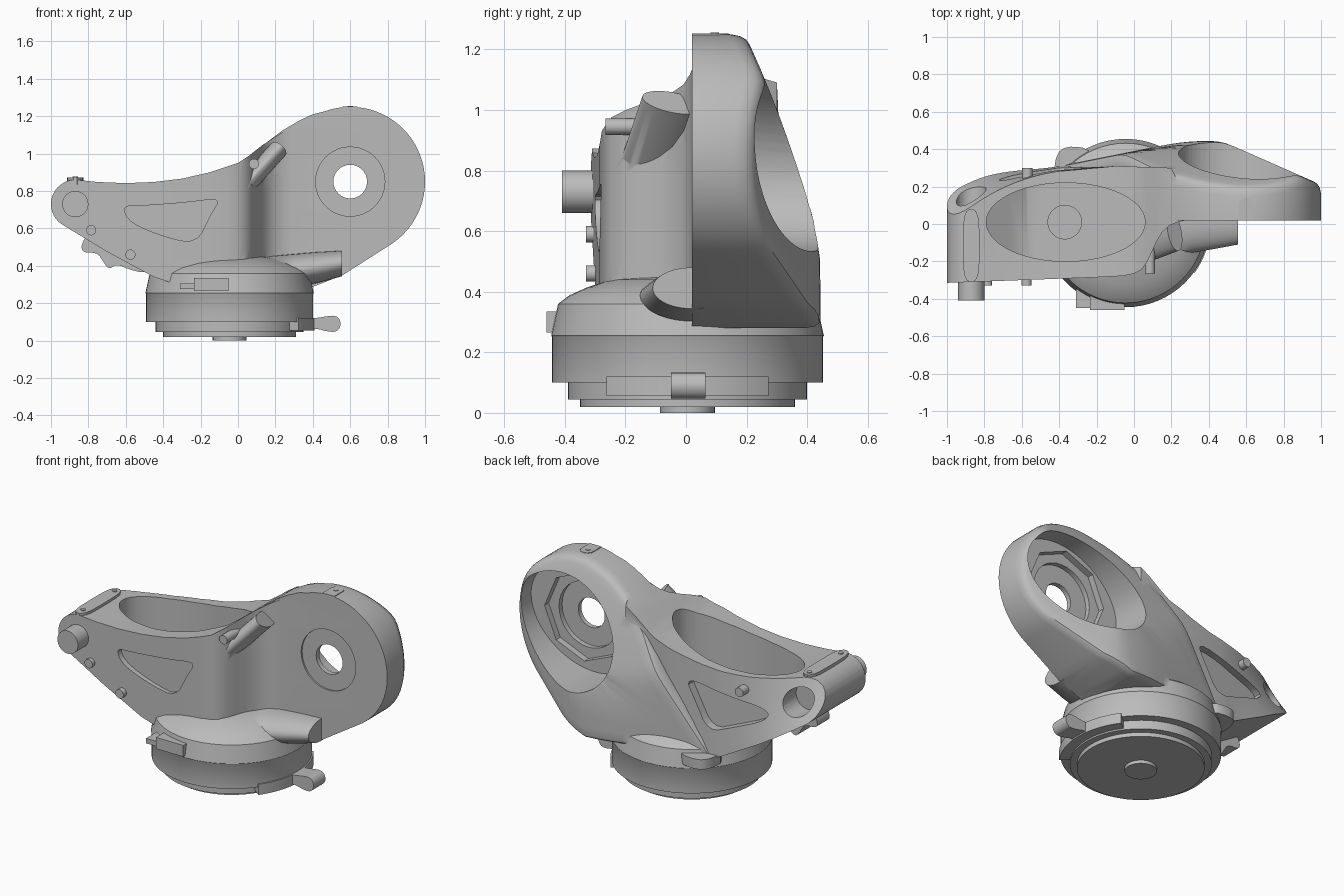
import bpy, bmesh, math
from mathutils import Vector, Matrix

if "Cube" in bpy.data.objects:
    bpy.data.objects.remove(bpy.data.objects["Cube"])

grey = bpy.data.materials.new("cast_grey")
grey.use_nodes = True
grey.diffuse_color = (0.5, 0.5, 0.5, 1)
grey.node_tree.nodes["Principled BSDF"].inputs["Base Color"].default_value = (0.5, 0.5, 0.5, 1)


def finish(name, bm):
    bmesh.ops.recalc_face_normals(bm, faces=bm.faces)
    mesh = bpy.data.meshes.new(name)
    bm.to_mesh(mesh)
    bm.free()
    mesh.materials.append(grey)
    ob = bpy.data.objects.new(name, mesh)
    bpy.context.collection.objects.link(ob)
    return ob


def loft(name, rings):
    """Skin a stack of equal-length closed rings and cap both ends."""
    bm = bmesh.new()
    rows = [[bm.verts.new(p) for p in ring] for ring in rings]
    n = len(rows[0])
    for a, b in zip(rows, rows[1:]):
        for i in range(n):
            j = (i + 1) % n
            bm.faces.new((a[i], a[j], b[j], b[i]))
    bm.faces.new(rows[0])
    bm.faces.new(rows[-1])
    return finish(name, bm)


def prism_y(name, pts, lo, hi):
    return loft(name, [[(x, y, z) for x, z in pts] for y in (lo, hi)])


def prism_z(name, pts, lo, hi):
    return loft(name, [[(x, y, z) for x, y in pts] for z in (lo, hi)])


def soft(pts, rounds=2):
    """Round the corners of a closed outline."""
    for _ in range(rounds):
        out = []
        for i, p in enumerate(pts):
            a, b = Vector(p), Vector(pts[(i + 1) % len(pts)])
            out += [tuple(a.lerp(b, 0.25)), tuple(a.lerp(b, 0.75))]
        pts = out
    return pts


def arc(cx, cy, r, start, end, step):
    angles = [math.radians(t) for t in range(start, end, step)]
    return [(cx + r * math.cos(t), cy + r * math.sin(t)) for t in angles]


def oval(cx, cy, rx, ry, n=48, tilt=0.0):
    c, s = math.cos(math.radians(tilt)), math.sin(math.radians(tilt))
    pts = [(rx * math.cos(math.tau * i / n), ry * math.sin(math.tau * i / n)) for i in range(n)]
    return [(cx + u * c - v * s, cy + u * s + v * c) for u, v in pts]


def box(name, lo, hi):
    return prism_z(name, [(lo[0], lo[1]), (hi[0], lo[1]), (hi[0], hi[1]), (lo[0], hi[1])], lo[2], hi[2])


def pin(name, x, z, r, lo, hi):
    return prism_y(name, oval(x, z, r, r, 32), lo, hi)


def disc(name, x, y, r, lo, hi):
    return prism_z(name, oval(x, y, r, r, 32), lo, hi)


def combine(target, other, op):
    m = target.modifiers.new("cut", 'BOOLEAN')
    m.operation, m.object, m.solver = op, other, 'EXACT'
    bpy.context.view_layer.objects.active = target
    bpy.ops.object.modifier_apply(modifier=m.name)
    bpy.data.objects.remove(other)


# Round base, turned from one profile
BX, BY = -0.045, 0.005
base_profile = [(0.355, 0.02), (0.355, 0.045), (0.395, 0.045), (0.395, 0.1), (0.447, 0.1), (0.447, 0.25),
                (0.45, 0.255), (0.427, 0.36), (0.39, 0.388), (0.33, 0.415), (0.25, 0.44), (0.12, 0.455)]
base = loft("base", [[(x, y, z) for x, y in oval(BX, BY, r, r, 64)] for r, z in base_profile])
disc("base_pin", BX, BY, 0.09, 0, 0.03)


# Left arm: plan outline crossed with side outline; the back leans in towards the outer end
def arm_ring(dz):
    front = [(-1.01, -0.315), (-0.6, -0.3), (-0.2, -0.285), (-0.06, -0.278), (0, -0.265), (0.04, -0.245),
             (0.072, -0.2), (0.095, -0.15), (0.12, -0.095), (0.15, -0.045), (0.19, -0.008), (0.24, 0.012),
             (0.3, 0.024), (0.3, 0.08), (0.2, 0.3), (-0.1, 0.31)]
    ring = [(x, y, 0.7 + dz) for x, y in front]
    for i in range(21):
        t = 0.61 * i / 20
        y = 0.29 - 0.14 * t - 0.25 * t * t - (0.05 + 1.9 * t * t) * dz
        ring.append((-0.4 - t, y, 0.7 + dz))
    return ring


side = arc(-0.87, 0.73, 0.13, 240, 80, -8)
side += [(-0.75, 0.848), (-0.6, 0.842), (-0.45, 0.848), (-0.3, 0.866), (-0.15, 0.9), (0, 0.95), (0.06, 0.99),
         (0.13, 1.045), (0.23, 1.11), (0.31, 1.15), (0.31, 0.31), (-0.36, 0.31), (-0.45, 0.34), (-0.7, 0.475)]
body = loft("mount_body", [arm_ring(0.09 * i) for i in range(-5, 6)])
combine(body, prism_y("side_cutter", side, -1, 1), 'INTERSECT')

# Rear socket and triangular recesses in the arm walls
combine(body, pin("socket", -0.87, 0.73, 0.08, 0.06, 0.6), 'DIFFERENCE')
front_tri = [(-0.62, 0.72), (-0.52, 0.72), (-0.25, 0.74), (-0.09, 0.765), (-0.15, 0.67), (-0.22, 0.52),
             (-0.38, 0.55), (-0.58, 0.63)]
back_tri = soft([(-0.2, 0.77), (-0.27, 0.64), (-0.36, 0.47), (-0.52, 0.53), (-0.72, 0.61), (-0.72, 0.67), (-0.48, 0.71)])
combine(body, prism_y("front_recess", soft(front_tri), -0.6, -0.265), 'DIFFERENCE')
combine(body, loft("back_recess", [[(x, 0.25 + 0.2 * min(0, x + 0.4), z) for x, z in back_tri],
                                   [(x, 0.6, z) for x, z in back_tri]]), 'DIFFERENCE')

# Domed ring housing with its neck running down to the base
CX, CZ = 0.6, 0.85
outline = arc(CX, CZ, 0.4, 110, -61, -5)
corners = [outline[-1], (0.56, 0.35), (0.38, 0.28), (-0.4, 0.32), (0.0, 0.88), (0.06, 0.965), (0.14, 1.05),
           (0.24, 1.125), (0.33, 1.178), (0.4, 1.21), outline[0]]
for a, b in zip(corners, corners[1:]):
    steps = max(1, int((Vector(b) - Vector(a)).length / 0.05))
    outline += [tuple(Vector(a).lerp(Vector(b), i / steps)) for i in range(1, steps + 1)]
outline.pop()


def back(x, z):
    limits = (0.21 + 0.467 * (1.22 - z), 0.28 + 0.35 * (1.07 - z), 0.4 + 0.27 * (0.74 - z), 0.445,
              0.21 + 0.44 * (1 - x), 0.43 - 0.2 * (0.2 - x))
    return -math.log(sum(math.exp(-100 * v) for v in limits)) / 100


def housing_ring(scale, drop):
    mid = Vector((0.45, 0.74))
    pts = [mid + (Vector(p) - mid) * scale for p in outline]
    return [(p.x, back(p.x, p.y) - drop, p.y) for p in pts]


rings = [[(x, 0.02, z) for x, z in outline]]
rings += [housing_ring(s, d) for s, d in ((1, 0.05), (0.988, 0.02), (0.965, 0.004), (0.93, 0), (0.84, 0),
                                         (0.7, 0), (0.5, 0), (0.25, 0), (0.02, 0))]
combine(body, loft("housing", rings), 'UNION')
combine(body, base, 'UNION')

# Horns on the front of the housing
sections = ((0.1, 0.36, 0.2, 0.085), (0.3, 0.375, 0.175, 0.088), (0.42, 0.39, 0.155, 0.083), (0.555, 0.412, 0.13, 0.068))
combine(body, loft("lower_horn", [[(x, y, z) for y, z in oval(0.02, zc, ry, rz)] for x, zc, ry, rz in sections]), 'UNION')
horn = prism_z("upper_horn", oval(0, 0, 0.05, 0.105), -0.135, 0.135)
horn.data.transform(Matrix.Translation((0.13, -0.075, 0.927))
                    @ Matrix.Rotation(math.radians(42), 4, 'Y') @ Matrix.Rotation(math.radians(-14), 4, 'X'))
combine(body, horn, 'UNION')

# Oval pocket in the arm, its floor sloping up at the outer end
pocket = prism_z("pocket_cutter", oval(-0.365, 0.01, 0.425, 0.21), 0.47, 1.5)
combine(pocket, prism_y("ramp", [(-0.57, 0.4), (-0.57, 0.47), (-0.9, 0.69), (-0.9, 0.4)], -1, 1), 'DIFFERENCE')
cutters = [pocket, disc("floor_hole", -0.37, 0.01, 0.09, 0.45, 0.6)]

# Housing opening, stepped seat and through hole
cutters.append(prism_y("opening", oval(CX, 0.84, 0.375, 0.29, 64, 25), 0.13, 1))
for r, lo, hi, n in ((0.27, 0.09, 0.5, 8), (0.2, 0.06, 0.5, 32), (0.09, -0.5, 0.5, 32), (0.185, -0.1, 0.03, 48)):
    cutters.append(prism_y("seat", oval(CX, CZ, r, r, n), lo, hi))
for c in cutters:
    combine(body, c, 'DIFFERENCE')

# Knob and small pins along the arm
pin("horn_pin", 0.085, 0.945, 0.027, -0.265, -0.1)
pin("arm_knob", -0.87, 0.73, 0.07, -0.41, -0.29)
pin("front_pin_upper", -0.785, 0.59, 0.027, -0.33, -0.27)
pin("front_pin_lower", -0.575, 0.46, 0.027, -0.33, -0.27)
pin("back_pin", -0.57, 0.765, 0.028, 0.22, 0.3)

# Level pads with screws
arm_pad = [(-0.91, -0.31), (-0.83, -0.31), (-0.825, -0.12), (-0.83, 0.08), (-0.91, 0.08), (-0.915, -0.12)]
prism_z("arm_pad", soft(arm_pad), 0.835, 0.872)
for y in (-0.26, 0.045):
    disc("arm_pad_screw", -0.87, y, 0.014, 0.86, 0.877)
prism_z("housing_pad", [(0.56, 0.02), (0.64, 0.02)] + arc(CX, 0.1, 0.04, 0, 181, 15), 1.22, 1.252)
disc("housing_pad_screw", CX, 0.095, 0.014, 1.24, 1.255)

# Clamp parts around the base
box("front_clip", (-0.235, -0.46, 0.265), (-0.05, -0.38, 0.335))
box("front_clip_tongue", (-0.31, -0.45, 0.275), (-0.22, -0.34, 0.305))
prism_z("clamp_band", arc(BX, BY, 0.455, -36, 37, 4) + arc(BX, BY, 0.35, 36, -37, -4), 0.055, 0.12)
lever = [(0.3, 0.065), (0.42, 0.065), (0.47, 0.05), (0.53, 0.045), (0.555, 0.09), (0.53, 0.135), (0.47, 0.13),
         (0.42, 0.12), (0.3, 0.12)]
prism_y("clamp_lever", soft(lever), -0.05, 0.065)
prism_z("rear_tab", soft([(-0.43, 0.22), (-0.42, 0.37), (-0.36, 0.42), (-0.22, 0.4), (-0.2, 0.22)]), 0.28, 0.34)
latch = [(-0.84, 0.51), (-0.83, 0.47), (-0.75, 0.47), (-0.72, 0.42), (-0.69, 0.38), (-0.65, 0.41), (-0.58, 0.38),
         (-0.5, 0.36), (-0.46, 0.4), (-0.8, 0.58)]
prism_y("under_latch", soft(latch), -0.2, -0.08)

# Smooth curved faces, keep edges crisp
bpy.ops.object.select_all(action='DESELECT')
for ob in bpy.context.scene.objects:
    if ob.type == 'MESH':
        ob.select_set(True)
bpy.context.view_layer.objects.active = body
bpy.ops.object.shade_smooth_by_angle(angle=math.radians(34))
